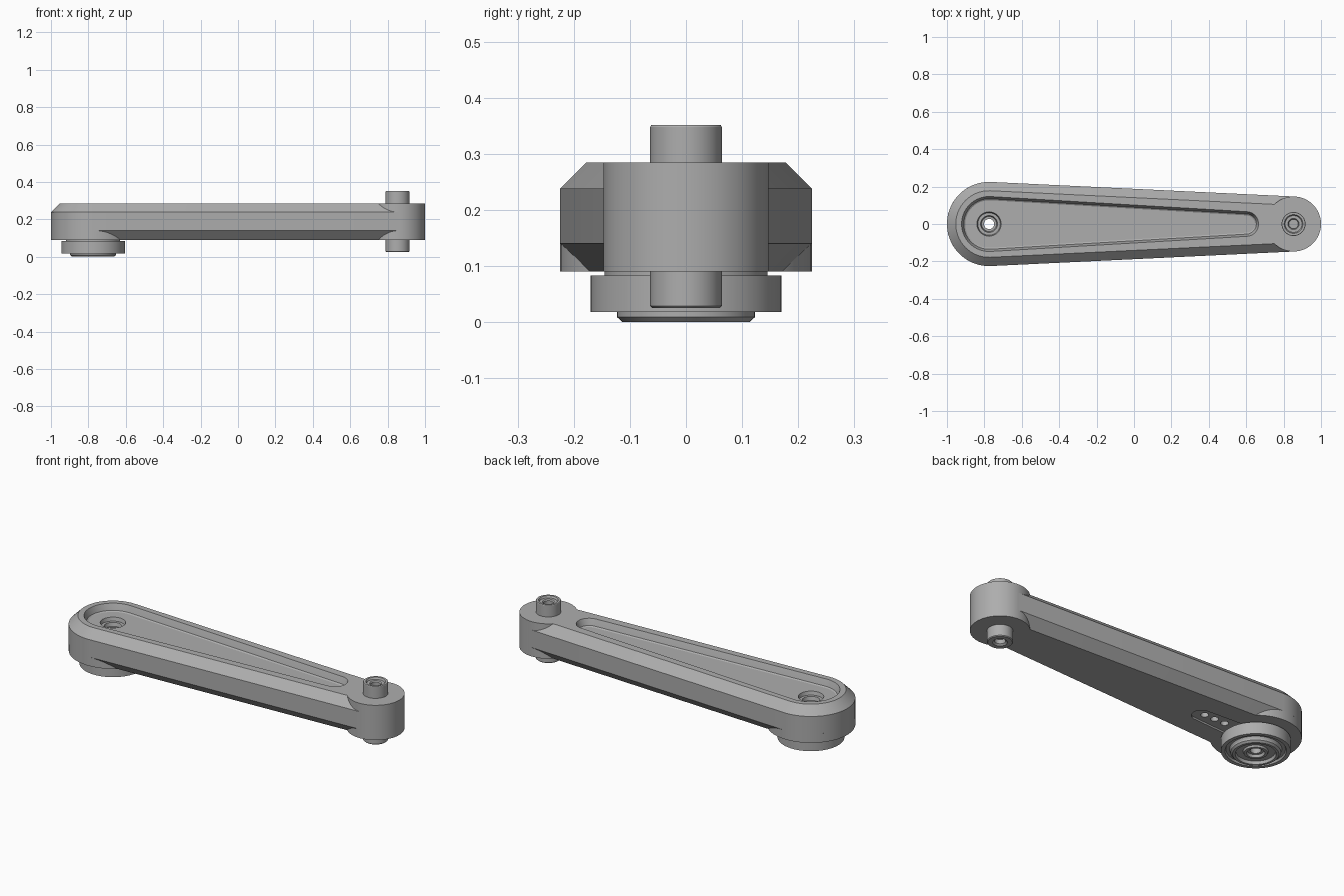
import bpy, bmesh, math

cube = bpy.data.objects.get("Cube")
if cube:
    bpy.data.objects.remove(cube, do_unlink=True)

BIG, SMALL = -0.775, 0.853      # x of the two end centres
ARC = 32                        # points on each end arc

metal = bpy.data.materials.new("grey_metal")
metal.use_nodes = True
GREY = (0.42, 0.42, 0.42, 1)
metal.diffuse_color = GREY
metal.node_tree.nodes["Principled BSDF"].inputs["Base Color"].default_value = GREY


def circle(x, r, z, n=2 * ARC):
    start = math.pi / 2 + math.pi / n
    return [(x + r * math.cos(start + i * math.tau / n),
             r * math.sin(start + i * math.tau / n), z) for i in range(n)]


def teardrop(x1, r1, x2, r2, z):
    """Outline around two circles joined by their tangents."""
    phi = math.acos((r1 - r2) / (x2 - x1))
    pts = []
    for x, r, a, b in ((x1, r1, phi, math.tau - phi), (x2, r2, -phi, phi)):
        for i in range(ARC):
            t = a + (b - a) * i / (ARC - 1)
            pts.append((x + r * math.cos(t), r * math.sin(t), z))
    return pts


def loft(name, rings, loop=False):
    """Skin a stack of rings; either join last to first or cap both ends."""
    bm = bmesh.new()
    rows = [[bm.verts.new(p) for p in ring] for ring in rings]
    n = len(rows[0])
    pairs = list(zip(rows, rows[1:])) + ([(rows[-1], rows[0])] if loop else [])
    for a, b in pairs:
        for i in range(n):
            j = (i + 1) % n
            bm.faces.new((a[i], a[j], b[j], b[i]))
    if not loop:
        bm.faces.new(rows[0])
        bm.faces.new(rows[-1])
    bmesh.ops.recalc_face_normals(bm, faces=bm.faces)
    mesh = bpy.data.meshes.new(name)
    bm.to_mesh(mesh)
    bm.free()
    mesh.materials.append(metal)
    ob = bpy.data.objects.new(name, mesh)
    bpy.context.collection.objects.link(ob)
    return ob


def lathe(name, x, profile, loop=False):
    return loft(name, [circle(x, r, z) for r, z in profile], loop)


def shell(inset, z):
    return teardrop(BIG, 0.225 - inset, SMALL, 0.147 - inset, z)


def pocket(inset, z):
    return teardrop(BIG, 0.147 - inset, 0.6, 0.066 - inset, z)


# Arm: chamfered shell, sunken top pocket, stepped bolt hole right through
arm = loft("arm", [
    shell(0.047, 0.09), shell(0, 0.14), shell(0, 0.238), shell(0.047, 0.285),
    pocket(0, 0.285), pocket(0.004, 0.275), pocket(0.012, 0.25), pocket(0.02, 0.245),
    circle(BIG, 0.065, 0.245), circle(BIG, 0.06, 0.225), circle(BIG, 0.045, 0.225),
    circle(BIG, 0.04, 0.205), circle(BIG, 0.027, 0.205), circle(BIG, 0.027, 0.09),
], loop=True)

# Straight-sided skirt below the wide end
skirt = lathe("wide_end_skirt", BIG,
              [(0.17, 0.09), (0.225, 0.09), (0.225, 0.14), (0.17, 0.14)], loop=True)

# Round narrow end
narrow_end = lathe("narrow_end", SMALL, [(0.147, 0.09), (0.147, 0.285)])

# Axle with a socket at each end
axle = lathe("axle", SMALL, [
    (0.012, 0.06), (0.025, 0.055), (0.027, 0.033), (0.036, 0.025), (0.06, 0.025),
    (0.064, 0.029), (0.064, 0.348), (0.062, 0.351), (0.05, 0.351), (0.045, 0.341),
    (0.03, 0.341), (0.025, 0.335), (0.025, 0.31)])

# Hub under the wide end, with concentric grooves
hub = lathe("hub", BIG, [
    (0.145, 0.09), (0.145, 0.083), (0.17, 0.083), (0.17, 0.018), (0.15, 0.018),
    (0.145, 0.028), (0.128, 0.028), (0.123, 0.018), (0.123, 0.009), (0.113, 0),
    (0.1, 0), (0.096, 0.016), (0.062, 0.016), (0.058, 0.006), (0.045, 0.006),
    (0.04, 0.02), (0.027, 0.02), (0.027, 0.09)], loop=True)

# Underside slot with three small holes
cutters = [loft("slot_cutter", [teardrop(BIG + 0.1, 0.065, -0.43, 0.05, z) for z in (0.05, 0.1)])]
for x in (-0.577, -0.513, -0.45):
    cutters.append(lathe("hole_cutter", x, [(0.02, 0.06), (0.02, 0.13)]))
for target in (arm, skirt):
    bpy.context.view_layer.objects.active = target
    for cutter in cutters:
        cutter.hide_render = True
        mod = target.modifiers.new("cut", "BOOLEAN")
        mod.operation = "DIFFERENCE"
        mod.solver = "EXACT"
        mod.object = cutter
        bpy.ops.object.modifier_apply(modifier=mod.name)
for cutter in cutters:
    bpy.data.objects.remove(cutter, do_unlink=True)

# Smooth the round faces and keep the edges crisp
bpy.ops.object.select_all(action="DESELECT")
for ob in (arm, skirt, narrow_end, axle, hub):
    ob.select_set(True)
bpy.context.view_layer.objects.active = arm
bpy.ops.object.shade_smooth_by_angle(angle=math.radians(25))
